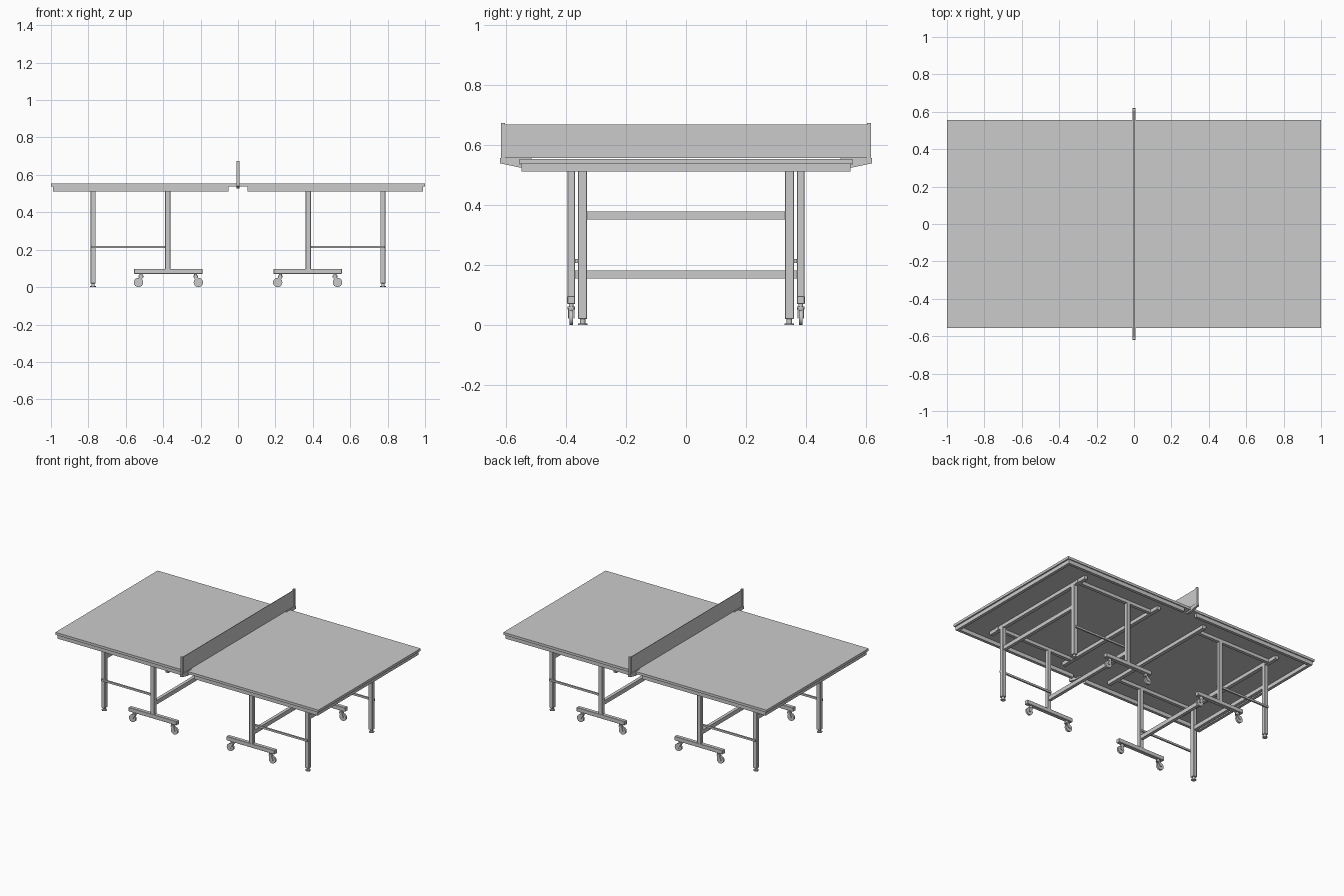
import bpy, bmesh, math
from mathutils import Vector

if "Cube" in bpy.data.objects:
    bpy.data.objects.remove(bpy.data.objects["Cube"])


def mesh_object(name, bm):
    bmesh.ops.recalc_face_normals(bm, faces=bm.faces)
    me = bpy.data.meshes.new(name)
    bm.to_mesh(me)
    bm.free()
    ob = bpy.data.objects.new(name, me)
    bpy.context.collection.objects.link(ob)
    return ob


def box(name, x, y, z, bevel=0.0):
    """Box from (min, max) ranges."""
    bm = bmesh.new()
    bmesh.ops.create_cube(bm, size=1)
    for v in bm.verts:
        v.co = Vector([(r[0] + r[1]) / 2 + c * (r[1] - r[0]) for c, r in zip(v.co, (x, y, z))])
    if bevel:
        bmesh.ops.bevel(bm, geom=bm.edges[:], offset=bevel, segments=1, affect='EDGES')
    return mesh_object(name, bm)


def around(c, w):
    return (c - w / 2, c + w / 2)


def cylinder(name, centre, radius, depth, axis='Z', sides=20):
    bm = bmesh.new()
    bmesh.ops.create_cone(bm, cap_ends=True, segments=sides, radius1=radius, radius2=radius, depth=depth)
    for v in bm.verts:
        a, b, c = v.co
        v.co = Vector(centre) + Vector({'X': (c, a, b), 'Y': (a, c, b), 'Z': (a, b, c)}[axis])
    for f in bm.faces:
        f.smooth = len(f.verts) == 4
    for e in bm.edges:
        e.smooth = all(len(f.verts) == 4 for f in e.link_faces)
    return mesh_object(name, bm)


def prism(name, pts, axis, span):
    """Extrude a profile: axis X takes (y, z) points, axis Y takes (x, z) points."""
    bm = bmesh.new()
    place = (lambda p, s: (s, p[0], p[1])) if axis == 'X' else (lambda p, s: (p[0], s, p[1]))
    ends = [[bm.verts.new(place(p, s)) for p in pts] for s in span]
    bm.faces.new(ends[0])
    bm.faces.new(ends[1])
    for i in range(len(pts)):
        j = (i + 1) % len(pts)
        bm.faces.new((ends[0][i], ends[0][j], ends[1][j], ends[1][i]))
    return mesh_object(name, bm)


def span(s, a, b):
    return tuple(sorted((s * a, s * b)))


def caster(x, y, lean):
    """Swivel caster whose wheel trails the stem in the lean direction."""
    stem = x - lean * 0.014
    cylinder("caster_stem", (stem, y, 0.066), 0.008, 0.014)
    cylinder("caster_swivel", (stem, y, 0.057), 0.013, 0.010)
    cylinder("caster_wheel", (x, y, 0.025), 0.025, 0.013, 'Y', 24)
    for s in (-1, 1):
        prism("caster_fork", [(stem - 0.011, 0.055), (stem + 0.011, 0.055),
                              (x + 0.008, 0.022), (x - 0.008, 0.022)],
              'Y', span(s, 0.007, 0.011) if y == 0 else (y + s * 0.007, y + s * 0.011))


# Table top
box("table_top", (-1, 1), (-0.555, 0.555), (0.538, 0.555))

for sx in (-1, 1):
    # Apron rails around the outer edges of each half
    box("end_rail", span(sx, 0.97, 0.99), (-0.548, 0.548), (0.512, 0.538))
    for sy in (-1, 1):
        box("side_rail", span(sx, 0.05, 0.97), span(sy, 0.528, 0.548), (0.512, 0.538))
        box("top_bearer", span(sx, 0.18, 0.79), span(sy, 0.374, 0.396), (0.516, 0.538))
    # Cross bearers under the top
    for x in (0.185, 0.775):
        box("cross_bearer", around(sx * x, 0.025), (-0.46, 0.46), (0.514, 0.538))

    # Braces across each pair of legs
    box("outer_brace", around(sx * 0.775, 0.022), (-0.332, 0.332), (0.353, 0.38))
    box("inner_brace", around(sx * 0.375, 0.022), (-0.372, 0.372), (0.155, 0.183))

    for sy in (-1, 1):
        # Outer leg with levelling foot
        yo, yi = sy * 0.345, sy * 0.383
        box("outer_leg", around(sx * 0.775, 0.028), around(yo, 0.030), (0.02, 0.52), 0.002)
        cylinder("foot_stem", (sx * 0.775, yo, 0.013), 0.009, 0.016)
        cylinder("foot_pad", (sx * 0.775, yo, 0.003), 0.016, 0.006)

        # Inner leg on a wheeled base beam
        box("inner_leg", around(sx * 0.375, 0.028), around(yi, 0.026), (0.09, 0.52), 0.002)
        box("base_beam", span(sx, 0.19, 0.555), around(yi, 0.027), (0.07, 0.098), 0.002)
        caster(sx * 0.212, yi, -sx)
        caster(sx * 0.532, yi, sx)

        # Folding rod joining the two legs
        box("folding_rod", span(sx, 0.368, 0.784), around(sy * 0.365, 0.011), (0.208, 0.221))

# Net panel
box("net", (-0.002, 0.002), (-0.606, 0.606), (0.558, 0.670))

# Net posts and clamps
for sy in (-1, 1):
    box("net_post", (-0.007, 0.007), span(sy, 0.604, 0.617), (0.545, 0.675))
    prism("net_arm", [(sy * y, z) for y, z in
                      ((0.620, 0.557), (0.620, 0.540), (0.555, 0.526), (0.515, 0.526),
                       (0.515, 0.536), (0.556, 0.536), (0.556, 0.557))],
          'X', (-0.008, 0.008))
    box("net_clamp_plate", (-0.008, 0.008), span(sy, 0.515, 0.606), (0.555, 0.559))
